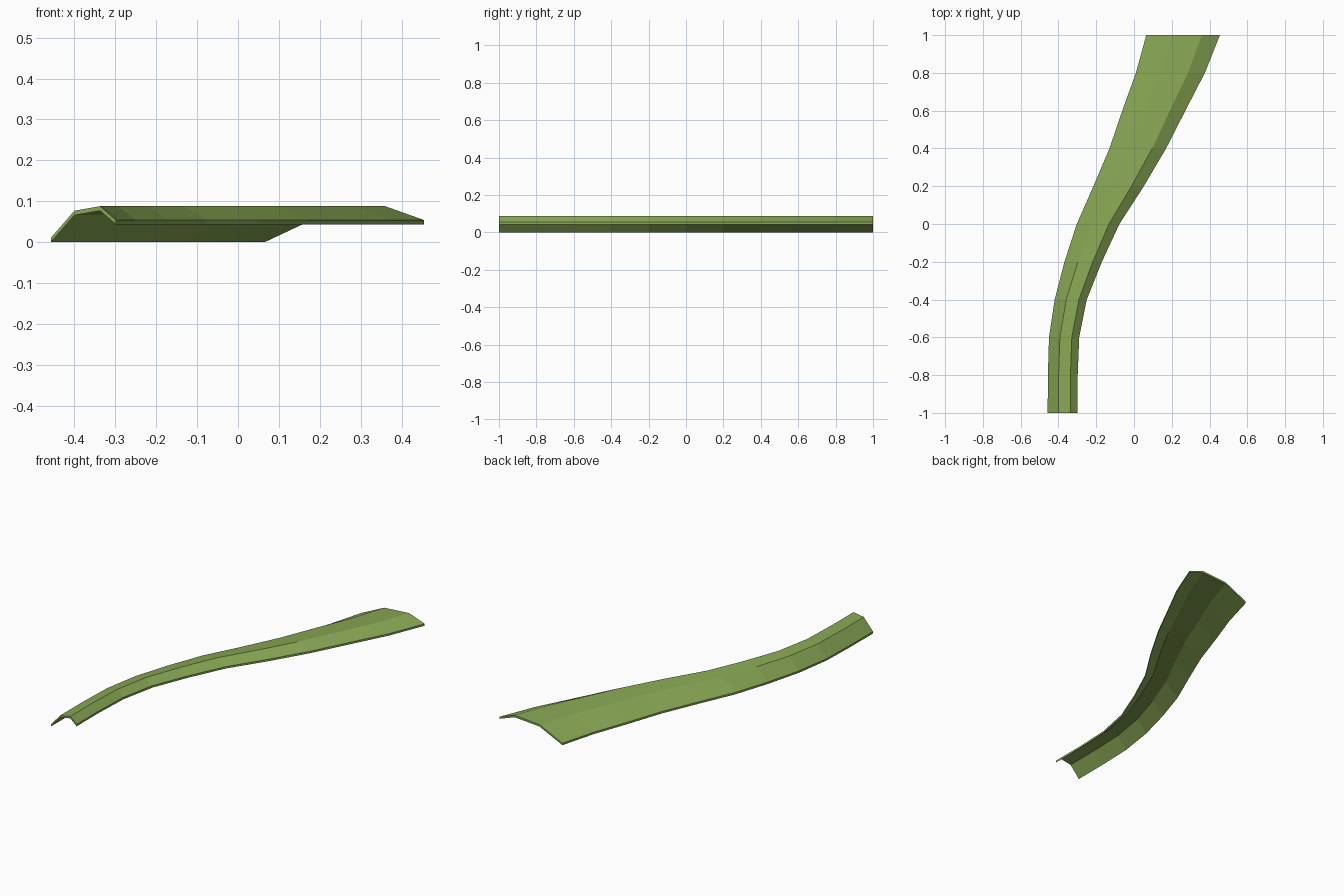
import bpy, bmesh

if "Cube" in bpy.data.objects:
    bpy.data.objects.remove(bpy.data.objects["Cube"])

# Left and right edge of the strip at eleven evenly spaced stations along y
left = [-0.457, -0.456, -0.45, -0.42, -0.368, -0.303, -0.215, -0.13, -0.062, 0.01, 0.065]
right = [-0.298, -0.298, -0.29, -0.25, -0.17, -0.077, 0.052, 0.17, 0.272, 0.375, 0.455]

# Cross-section: (fraction across the width, top height)
profile = [(0, 0.011), (0.36, 0.077), (0.755, 0.088), (1, 0.054)]
thickness = 0.011

bm = bmesh.new()
rings = []
for i, (a, b) in enumerate(zip(left, right)):
    y = -1 + 0.2 * i
    top = [bm.verts.new((a + (b - a) * f, y, z)) for f, z in profile]
    under = [bm.verts.new((a + (b - a) * f, y, z - thickness)) for f, z in profile]
    rings.append(top + under[::-1])

# Skin between neighbouring rings
n = len(rings[0])
for r, s in zip(rings, rings[1:]):
    for j in range(n):
        k = (j + 1) % n
        bm.faces.new((r[j], r[k], s[k], s[j]))

# End caps
for r in (rings[0], rings[-1]):
    for j in range(len(profile) - 1):
        bm.faces.new((r[j], r[j + 1], r[n - 2 - j], r[n - 1 - j]))

bmesh.ops.recalc_face_normals(bm, faces=bm.faces)
mesh = bpy.data.meshes.new("grass_blade")
bm.to_mesh(mesh)
bm.free()

blade = bpy.data.objects.new("grass_blade", mesh)
bpy.context.collection.objects.link(blade)

# Leaf green
green = bpy.data.materials.new("leaf_green")
green.diffuse_color = (0.25, 0.39, 0.09, 1)
green.use_nodes = True
green.node_tree.nodes["Principled BSDF"].inputs["Base Color"].default_value = green.diffuse_color
mesh.materials.append(green)
